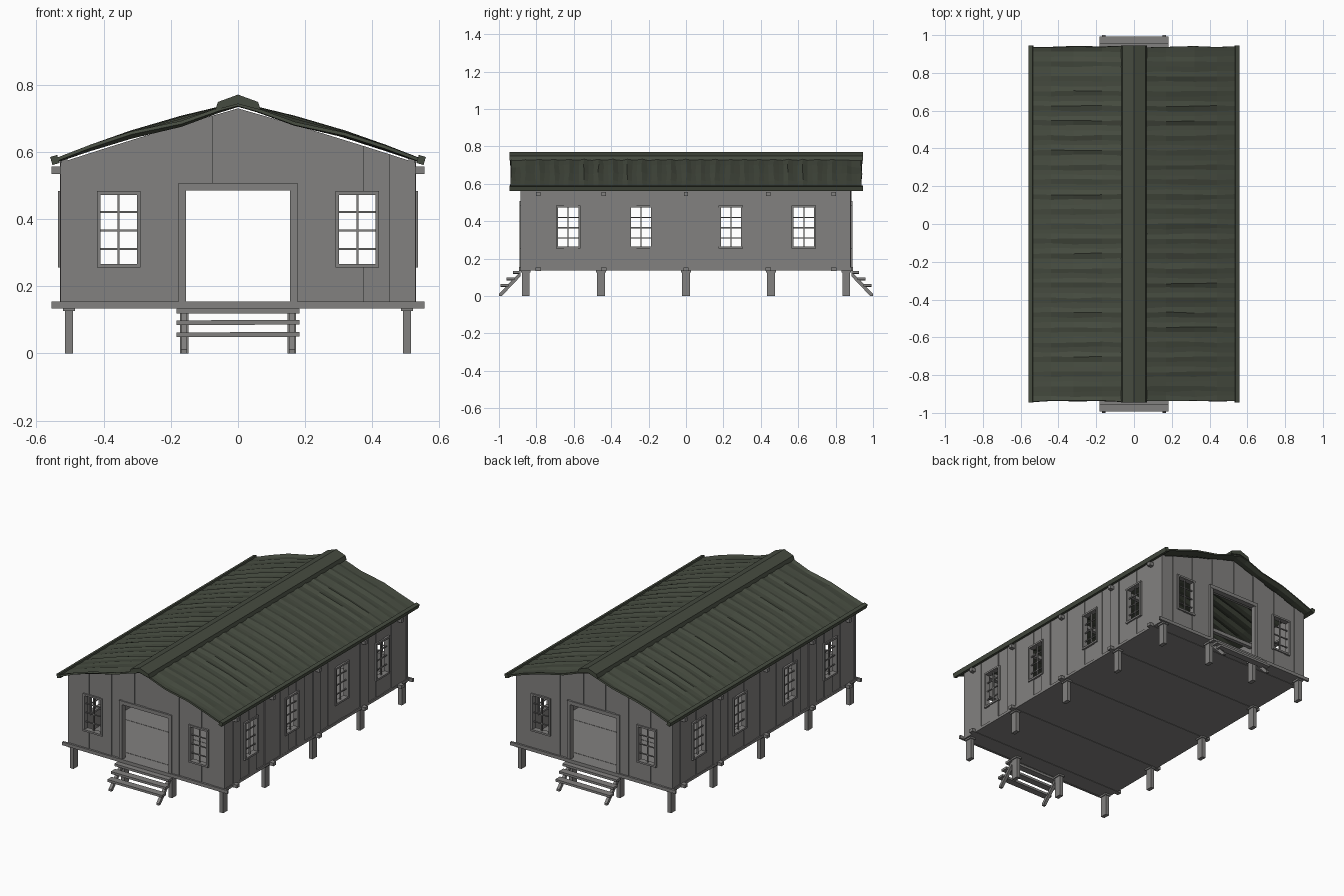
import bpy, bmesh, math, random
from mathutils import Matrix, Vector

if "Cube" in bpy.data.objects:
    bpy.data.objects.remove(bpy.data.objects["Cube"])

random.seed(4)


def material(name, rgb):
    m = bpy.data.materials.new(name)
    m.diffuse_color = (*rgb, 1)
    m.use_nodes = True
    m.node_tree.nodes["Principled BSDF"].inputs["Base Color"].default_value = m.diffuse_color
    return m


WOOD = material("weathered grey wood", (0.225, 0.220, 0.215))
ROOF = material("dark green roofing", (0.060, 0.070, 0.050))


def finish(name, bm, mat):
    bmesh.ops.recalc_face_normals(bm, faces=bm.faces)
    me = bpy.data.meshes.new(name)
    bm.to_mesh(me)
    bm.free()
    me.materials.append(mat)
    ob = bpy.data.objects.new(name, me)
    bpy.context.collection.objects.link(ob)
    return ob


def box(bm, x0, x1, y0, y1, z0, z1, rot=None):
    c = Vector(((x0 + x1) / 2, (y0 + y1) / 2, (z0 + z1) / 2))
    m = Matrix.Translation(c) @ (rot or Matrix()) @ Matrix.Diagonal((x1 - x0, y1 - y0, z1 - z0, 1))
    bmesh.ops.create_cube(bm, size=1, matrix=m)


def prism(bm, pts, vec):
    """Extrude a polygon by a vector."""
    f = bm.faces.new([bm.verts.new(p) for p in pts])
    r = bmesh.ops.extrude_face_region(bm, geom=[f])
    bmesh.ops.translate(bm, vec=vec, verts=[v for v in r["geom"] if isinstance(v, bmesh.types.BMVert)])


def roof_z(x):
    """Height of the roof slope at distance |x| from the ridge."""
    x = abs(x)
    return 0.745 - 0.285 * x - 0.012 * (x / 0.55) ** 2


def plank_wall(name, half, step, holes, top, place):
    """Upright planks of uneven thickness, leaving out the openings (u0, u1, z0, z1)."""
    edges = [-half]
    n = round(2 * half / step)
    edges += [-half + 2 * half * i / n + random.uniform(-.006, .006) for i in range(1, n)] + [half]
    bm = bmesh.new()
    for i, (a, b) in enumerate(zip(edges, edges[1:])):
        depth = 0.004 * (i % 2) + random.uniform(0, 0.003)
        cuts = {a, b} | {u for h in holes for u in h[:2] if a < u < b}
        if a < 0 < b:
            cuts.add(0.0)
        cuts = sorted(cuts)
        for u, v in zip(cuts, cuts[1:]):
            hole = next((h for h in holes if h[0] < (u + v) / 2 < h[1]), None)
            spans = [(0.15, 0.15, top(u), top(v))]
            if hole:
                spans = [(hole[3], hole[3], top(u), top(v))]
                if hole[2] > 0.16:
                    spans.append((0.15, 0.15, hole[2], hole[2]))
            for z0, z1, z2, z3 in spans:
                prism(bm, [(u, -depth, z0), (v, -depth, z1), (v, -depth, z3), (u, -depth, z2)],
                      (0, 0.016 + depth, 0))
    bm.transform(place)
    finish(name, bm, WOOD)


def frame(bm, c, w, z0, z1, t, sill=True):
    """Frame standing slightly proud of the wall around an opening."""
    a, b = c - w / 2, c + w / 2
    box(bm, a, a + t, -0.012, 0.02, z0, z1)
    box(bm, b - t, b, -0.012, 0.02, z0, z1)
    box(bm, a, b, -0.013, 0.021, z1 - t, z1)
    if sill:
        box(bm, a, b, -0.013, 0.021, z0, z0 + t)


def window(name, c, place):
    bm = bmesh.new()
    frame(bm, c, 0.13, 0.255, 0.483, 0.011)
    box(bm, c - .003, c + .003, 0.0, 0.008, 0.26, 0.475)
    for z in (0.31, 0.365, 0.42):
        box(bm, c - .06, c + .06, 0.001, 0.007, z - .003, z + .003)
    bm.transform(place)
    finish(name, bm, WOOD)


def hole(c):
    return (c - .058, c + .058, 0.262, 0.476)


# walls, windows and doorways: local frame has the outside facing -y
for side, angle in (("front", 0), ("back", math.pi)):
    place = Matrix.Rotation(angle, 4, 'Z') @ Matrix.Translation((0, -0.878, 0))
    plank_wall(side + " wall", 0.528, 0.078, [hole(-.355), hole(.355), (-.16, .16, .15, .49)],
               lambda x: roof_z(x) - 0.016, place)
    for c in (-.355, .355):
        window(side + " window", c, place)
    bm = bmesh.new()
    frame(bm, 0, 0.354, 0.15, 0.507, 0.022, sill=False)
    bm.transform(place)
    finish(side + " door frame", bm, WOOD)

SIDE_WINDOWS = (-.63, -.24, .24, .63)
for side, angle in (("right", math.pi / 2), ("left", -math.pi / 2)):
    place = Matrix.Rotation(angle, 4, 'Z') @ Matrix.Translation((0, -0.523, 0))
    plank_wall(side + " wall", 0.88, 0.077, [hole(c) for c in SIDE_WINDOWS],
               lambda y: 0.582, place)
    for c in SIDE_WINDOWS:
        window(side + " window", c, place)

# floor, cross beams and tie beams
BEAMS = (-.79, -.44, 0, .44, .79)
bm = bmesh.new()
box(bm, -.53, .53, -.887, .887, .136, .152)
finish("floor", bm, WOOD)
bm = bmesh.new()
for y in BEAMS:
    box(bm, -.555, .555, y - .014, y + .014, .134, .1535)
finish("floor beams", bm, WOOD)
bm = bmesh.new()
for y in BEAMS:
    box(bm, -.555, .555, y - .012, y + .012, .534, .556)
finish("tie beams", bm, WOOD)
bm = bmesh.new()
for s in (-1, 1):
    box(bm, -.555, .555, s * .888 - .006, s * .888 + .006, .134, .154)
finish("end sills", bm, WOOD)

# posts with small caps
bm = bmesh.new()
spots = [(sx * .503, y) for sx in (-1, 1) for y in (-.857, -.455, 0, .455, .857)]
spots += [(sx * .16, sy * .857) for sx in (-1, 1) for sy in (-1, 1)]
for x, y in spots:
    box(bm, x - .012, x + .012, y - .021, y + .021, 0, .128)
    box(bm, x - .018, x + .018, y - .026, y + .026, .126, .137)
finish("posts", bm, WOOD)

# steps at both ends
for side, angle in (("front", 0), ("back", math.pi)):
    bm = bmesh.new()
    for s in (-1, 1):
        prism(bm, [(s * .16 - .009, y, z) for y, z in
                   ((-.885, .13), (-.885, .105), (-.985, 0), (-1.0, 0), (-1.0, .012))], (.018, 0, 0))
    for y, z in ((-.905, .126), (-.938, .092), (-.971, .056)):
        box(bm, -.183, .183, y - .021, y + .021, z - .007, z + .007,
            Matrix.Rotation(random.uniform(-.006, .006), 4, 'Y'))
    bm.transform(Matrix.Rotation(angle, 4, 'Z'))
    finish(side + " steps", bm, WOOD)

# wavy roofing sheets, sagging a little at the ends
XS = (0.0, .06, .17, .32, .44, .55)
ROWS = 72
for side, s in (("right", 1), ("left", -1)):
    bm = bmesh.new()
    grid = []
    for j in range(ROWS + 1):
        y = -.938 + 1.876 * j / ROWS
        wave = (.004 if j % 3 == 0 else -.002) + random.uniform(-.002, .002)
        end = max(0, (abs(y) - .82) / .12)
        row = []
        for x in XS:
            mid = math.sin(math.pi * x / .55)
            z = roof_z(x) + wave * (.3 + mid) + .006 * mid - .016 * end * math.exp(-((x - .19) / .1) ** 2)
            row.append(bm.verts.new((s * x, y + random.uniform(-.004, .004), z)))
        grid.append(row)
    for a, b in zip(grid, grid[1:]):
        for k in range(len(XS) - 1):
            bm.faces.new((a[k], a[k + 1], b[k + 1], b[k]))
    ob = finish(side + " roof sheet", bm, ROOF)
    mod = ob.modifiers.new("thickness", 'SOLIDIFY')
    mod.thickness = 0.01
    mod.offset = -1 if ob.data.polygons[0].normal.z > 0 else 1
    # eave board
    bm = bmesh.new()
    box(bm, s * .545 - .011, s * .545 + .011, -.945, .945, .563, .588, Matrix.Rotation(s * .28, 4, 'Y'))
    finish(side + " eave board", bm, ROOF)

# ridge cap
bm = bmesh.new()
prism(bm, [(x, -.945, z) for x, z in ((0, .77), (.06, .748), (.068, .724), (0, .742), (-.068, .724), (-.06, .748))],
      (0, 1.89, 0))
finish("ridge cap", bm, ROOF)
